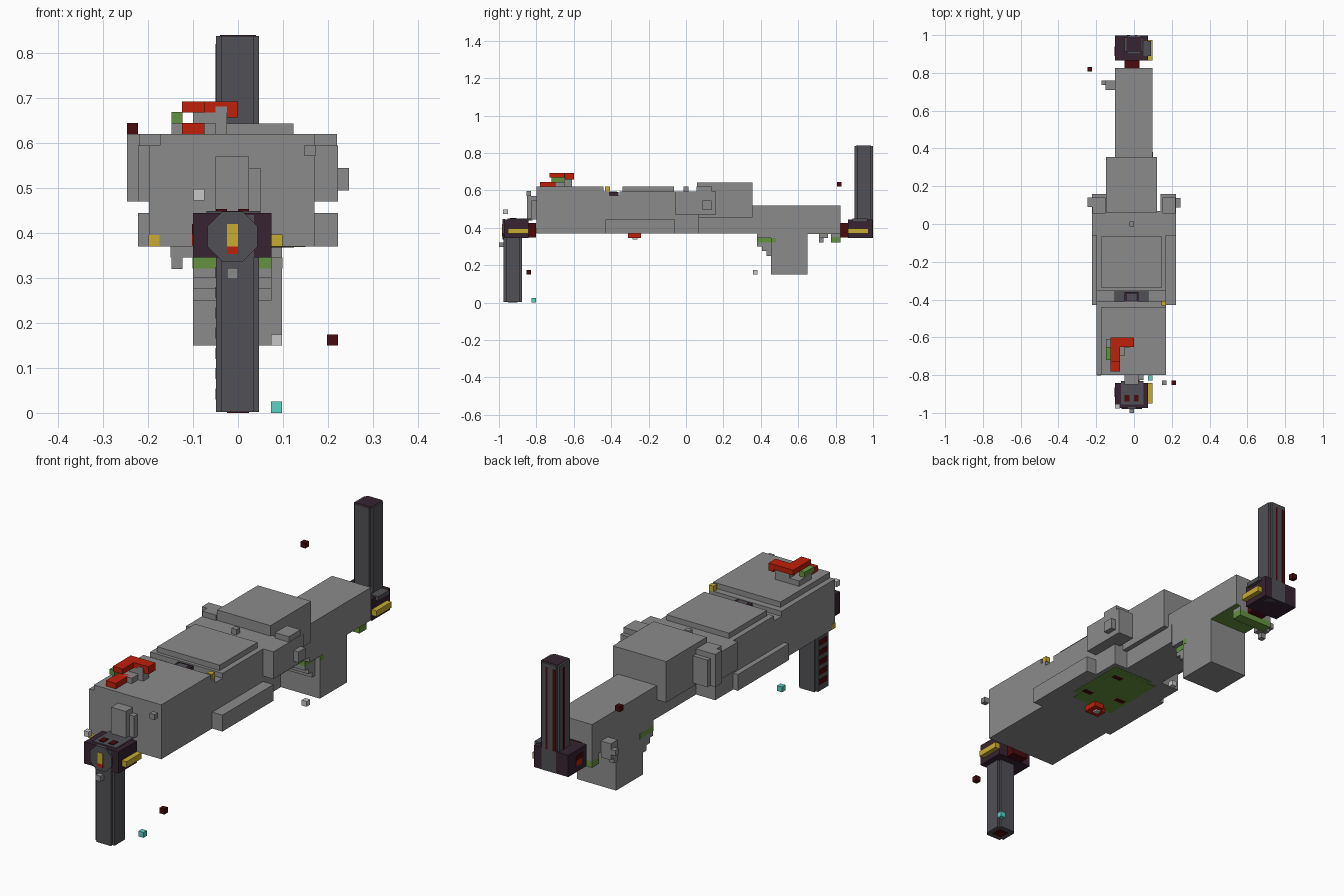
import bpy, bmesh, math

cube = bpy.data.objects.get("Cube")
if cube:
    bpy.data.objects.remove(cube, do_unlink=True)


def material(name, rgb):
    m = bpy.data.materials.new(name)
    m.use_nodes = True
    m.diffuse_color = (*rgb, 1)
    m.node_tree.nodes["Principled BSDF"].inputs["Base Color"].default_value = (*rgb, 1)
    return m


GRAY = material("hull gray", (0.26, 0.26, 0.26))
STEEL = material("dark steel", (0.083, 0.08, 0.092))
PLUM = material("dark plum", (0.037, 0.017, 0.032))
MAROON = material("maroon", (0.07, 0.003, 0.004))
RED = material("red", (0.52, 0.014, 0.003))
GREEN = material("green", (0.13, 0.29, 0.05))
YELLOW = material("yellow", (0.58, 0.41, 0.03))
PALE = material("pale gray", (0.57, 0.57, 0.57))
TEAL = material("teal", (0.11, 0.65, 0.56))
V = 0.0247  # edge of one small block


def box(name, mat, x, y, z):
    """Box from its (low, high) extent on each axis."""
    bm = bmesh.new()
    bmesh.ops.create_cube(bm, size=1)
    for v in bm.verts:
        v.co = [r[0] if c < 0 else r[1] for c, r in zip(v.co, (x, y, z))]
    me = bpy.data.meshes.new(name)
    bm.to_mesh(me)
    bm.free()
    me.materials.append(mat)
    ob = bpy.data.objects.new(name, me)
    bpy.context.collection.objects.link(ob)
    return ob


def bit(name, mat, *centre):
    """One small block."""
    return box(name, mat, *[(c - V / 2, c + V / 2) for c in centre])


# Forward hull
box("front_hull", GRAY, (-.198, .17), (-.80, -.41), (.37, .595))
box("front_hull_roof", GRAY, (-.173, .17), (-.80, -.44), (.59, .62))
box("nose_block", GRAY, (-.05, .025), (-.85, -.80), (.445, .57))
box("nose_side_block", GRAY, (.02, .05), (-.825, -.80), (.445, .545))
bit("nose_corner", YELLOW, -.187, -.789, .383)

# Middle hull with its side rails
box("middle_hull", GRAY, (-.198, .17), (-.355, .07), (.37, .595))
box("middle_roof", GRAY, (-.173, .145), (-.34, -.065), (.59, .62))
box("side_rails", GRAY, (-.222, .222), (-.43, -.06), (.37, .445))
bit("roof_stud", GRAY, -.012, 0, .607)

# Sunken slot across the roof
box("slot_base", GRAY, (-.198, .17), (-.412, -.353), (.37, .54))
box("slot_floor", STEEL, (-.1, .075), (-.41, -.355), (.53, .548))
box("slot_right_end", GRAY, (-.198, -.1), (-.412, -.353), (.53, .572))
box("slot_left_end", GRAY, (.075, .17), (-.412, -.353), (.53, .572))
box("slot_core", PLUM, (-.05, .025), (-.41, -.36), (.54, .592))
box("slot_core_top", STEEL, (-.037, .012), (-.405, -.37), (.59, .595))

# Side pods
for s in (-1, 1):
    def side(a, b):
        return tuple(sorted((s * a, s * b)))
    box("pod", GRAY, side(.14, .222), (-.06, .16), (.47, .595))
    box("pod_cap", GRAY, side(.15, .22), (.055, .14), (.57, .62))
    box("pod_strut", GRAY, side(.1, .17), (.0, .06), (.445, .5))
box("right_pod_panel", GRAY, (-.247, -.2), (.09, .14), (.47, .62))
box("left_pod_stud", GRAY, (.22, .247), (.087, .137), (.495, .545))

# Rear hull and tail
box("rear_hull", GRAY, (-.148, .123), (.06, .355), (.455, .643))
box("rear_keel", GRAY, (-.1, .1), (.06, .38), (.37, .46))
box("tail", GRAY, (-.1, .098), (.355, .825), (.37, .52))
box("fin", GRAY, (-.1, .098), (.455, .65), (.15, .375))
box("fin_root", GRAY, (-.1, .098), (.38, .46), (.345, .372))
for i, low in enumerate((.25, .275, .3)):
    y = .455 - i * V
    box("fin_step", GRAY, (-.1, .074), (y - V, y + .001), (low, .322))
box("tail_side_block", GRAY, (-.15, -.1), (.71, .76), (.345, .42))
box("tail_side_knob", GRAY, (-.173, -.148), (.735, .76), (.37, .395))
box("tail_side_foot", GRAY, (-.148, -.123), (.71, .735), (.32, .35))

# Green underside
box("tail_belly", GREEN, (-.098, .096), (.65, .824), (.367, .3705))
box("tail_belly_rear", GREEN, (-.1, .075), (.775, .825), (.321, .35))
box("tail_belly_root", GRAY, (-.1, .075), (.775, .825), (.35, .371))
box("fin_collar", GREEN, (-.1, .075), (.38, .456), (.321, .346))
box("fin_collar_end", GREEN, (-.101, .099), (.455, .48), (.321, .346))
box("belly_patch", GREEN, (-.1, .12), (-.28, .03), (.3685, .371))
box("belly_patch_edge", GREEN, (-.06, .15), (-.24, .05), (.3688, .371))
box("belly_red", RED, (-.05, .025), (-.31, -.26), (.345, .37))
box("belly_red_tip", RED, (-.025, .025), (-.265, -.24), (.345, .37))
box("belly_pale", PALE, (-.025, 0), (-.285, -.26), (.338, .346))
for x, y in ((.1, -.2), (-.06, -.17), (.08, -.02)):
    box("belly_maroon_spot", MAROON, (x - V, x + V), (y - V / 2, y + V / 2), (.368, .37))

# Red roof ornament on gray stands
box("ornament_bar", RED, (-.125, 0), (-.65, -.6), (.668, .692))
box("ornament_arm", RED, (-.125, -.075), (-.73, -.64), (.668, .692))
box("ornament_foot", RED, (-.125, -.075), (-.78, -.68), (.619, .645))
box("ornament_tip", RED, (-.025, 0), (-.648, -.6), (.657, .67))
box("ornament_stand", GRAY, (-.1, -.025), (-.65, -.61), (.619, .669))
box("ornament_face", GRAY, (-.05, -.025), (-.653, -.64), (.619, .681))
box("ornament_base", GRAY, (-.148, -.05), (-.70, -.61), (.619, .645))
box("ornament_leaf", GREEN, (-.148, -.123), (-.72, -.65), (.644, .669))


def turret(name, cy, face, low, high, cap_color, cap_inset):
    """Collared post: face is -1 at the front, 1 at the back."""
    def yy(a, b):
        return tuple(sorted((cy + face * a, cy + face * b)))
    box(name + "_collar", PLUM, (-.1, .075), yy(-.085, .048), (.345, .445))
    box(name + "_yellow_band", YELLOW, (.05, .099), yy(-.085, .025), (.37, .397))
    box(name + "_red_band", RED, (-.102, -.05), yy(-.05, -.01), (.372, .397))
    box(name + "_maroon_band", MAROON, (-.102, -.05), yy(-.06, -.01), (.397, .42))
    box(name + "_joint", MAROON, (-.05, .03), yy(-.125, -.08), (.347, .425))
    # Post with notched corners and a coloured end plate
    end = high if face > 0 else low
    box(name + "_post_wide", STEEL, (-.049, .047), yy(-.037, .037), (low, high))
    box(name + "_post_deep", STEEL, (-.038, .036), yy(-.049, .049), (low, high))
    r = .045 - cap_inset
    box(name + "_cap", cap_color, (-r, r), yy(-r, r), (end - .002, end + .002))


turret("front_turret", -.926, -1, .002, .44, MAROON, .02)
turret("rear_turret", .95, 1, .345, .838, PLUM, .005)

# Front turret face
bpy.ops.mesh.primitive_cylinder_add(vertices=8, radius=.06, depth=.012,
                                    location=(-.012, -.974, .392),
                                    rotation=(math.pi / 2, math.pi / 8, 0))
disc = bpy.context.object
disc.name = "front_turret_disc"
disc.data.materials.append(STEEL)
box("disc_lamp", YELLOW, (-.025, 0), (-.983, -.97), (.37, .42))
box("disc_lamp_base", RED, (-.025, 0), (-.983, -.97), (.353, .37))
box("front_turret_top", STEEL, (-.07, .05), (-.955, -.83), (.44, .449))
for x in (-.037, .012):
    box("turret_top_light", MAROON, (x - .012, x + .012), (-.94, -.905), (.445, .453))
box("front_turret_neck", GRAY, (-.05, .025), (-.85, -.82), (.44, .47))
box("rear_turret_top", STEEL, (.05, .09), (.89, .97), (.43, .45))

# Post grooves: dashes on the front post, stripes on the rear one
for i in range(7):
    z = .03 + i * .045
    box("front_post_dash", MAROON, (-.0505, -.048), (-.955, -.895), (z, z + V))
for x, half in ((-.03, .008), (.01, .005)):
    box("rear_post_stripe", MAROON, (x - half, x + half), (.997, 1), (.445, .82))
box("rear_post_side_stripe", MAROON, (-.0505, -.048), (.95, .962), (.445, .82))

# Loose floating blocks
for name, mat, *pos in (
        ("rear_drifter", MAROON, -.235, .82, .632),
        ("front_drifter", MAROON, .21, -.84, .162),
        ("teal_drifter", TEAL, .086, -.815, .0125),
        ("keel_drifter", PALE, .086, .37, .162),
        ("nose_drifter", PALE, -.087, -.965, .485),
        ("side_drifter", GRAY, .16, -.84, .583),
        ("post_stud", GRAY, -.012, -.987, .31),
        ("roof_lamp", YELLOW, .157, -.42, .607)):
    bit(name, mat, *pos)
